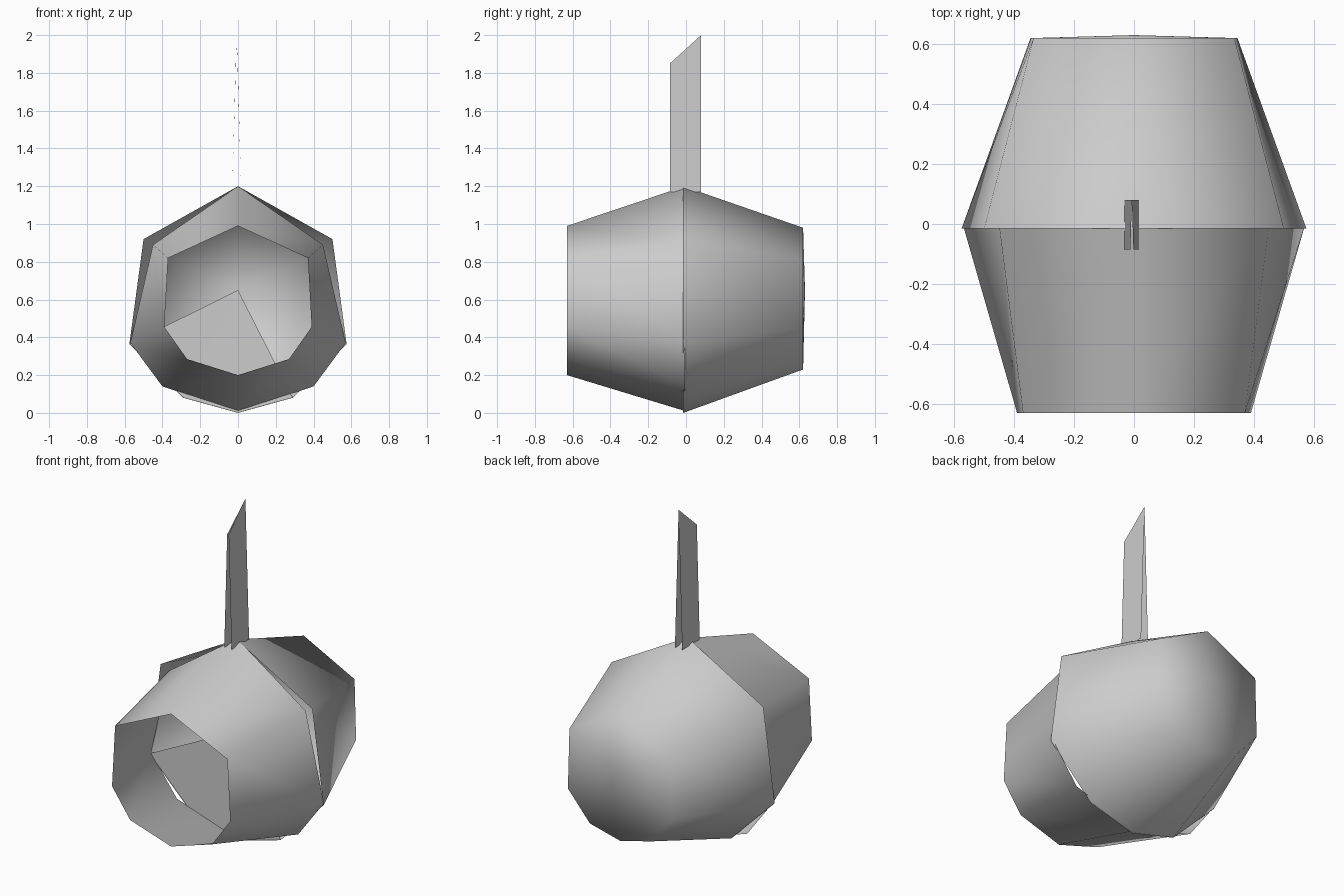
import bpy, bmesh

cube = bpy.data.objects.get("Cube")
if cube:
    bpy.data.objects.remove(cube, do_unlink=True)

grey = bpy.data.materials.new("plain_grey")
grey.use_nodes = True
GREY = (0.6, 0.6, 0.6, 1)
grey.diffuse_color = GREY
grey.node_tree.nodes["Principled BSDF"].inputs["Base Color"].default_value = GREY


def ring(half, y):
    """Mirror a half outline (top to bottom) into a closed ring of points."""
    left = [(-x, z) for x, z in reversed(half[1:-1])]
    return [(x, y, z) for x, z in half + left]


def finish(name, bm, smooth):
    mesh = bpy.data.meshes.new(name)
    for f in bm.faces:
        f.smooth = smooth
    bm.to_mesh(mesh)
    bm.free()
    mesh.materials.append(grey)
    obj = bpy.data.objects.new(name, mesh)
    bpy.context.scene.collection.objects.link(obj)
    return obj


def shell(name, front, back, apex=None):
    """Loft two rings, with an optional fan closing the back one."""
    bm = bmesh.new()
    a = [bm.verts.new(p) for p in front]
    b = [bm.verts.new(p) for p in back]
    tip = bm.verts.new(apex) if apex else None
    n = len(a)
    for i in range(n):
        j = (i + 1) % n
        bm.faces.new((a[i], a[j], b[j], b[i]))
        if tip:
            bm.faces.new((b[i], b[j], tip))
    bmesh.ops.recalc_face_normals(bm, faces=bm.faces)
    # an open shell must point away from the middle axis
    side = bm.faces[:][0]
    if side.normal.z < 0:
        bmesh.ops.reverse_faces(bm, faces=bm.faces)
    return finish(name, bm, True)


# Outlines as (x, z) from top to bottom
front_end = [(0, 0.99), (0.37, 0.82), (0.39, 0.455), (0.27, 0.285), (0, 0.2)]
front_mid = [(0, 1.2), (0.45, 0.89), (0.57, 0.37), (0.4, 0.14), (0, 0.01)]
back_mid = [(0, 1.2), (0.5, 0.92), (0.575, 0.365), (0.29, 0.08), (0, 0)]
back_end = [(0, 0.98), (0.335, 0.81), (0.345, 0.45), (0.2, 0.28), (0, 0.23)]

# Barrel halves
shell("front_shell", ring(front_end, -0.63), ring(front_mid, -0.005))
shell("back_shell", ring(back_mid, -0.015), ring(back_end, 0.62), (0, 0.63, 0.65))

# Partial bulkhead inside the barrel
bm = bmesh.new()
centre = bm.verts.new((0, -0.01, 0.65))
rim = [bm.verts.new(p) for p in ring(back_mid, -0.012)[3:7]]
for p, q in zip(rim, rim[1:]):
    bm.faces.new((centre, q, p))
for f in bm.faces:
    f.normal_update()
    if f.normal.y > 0:
        f.normal_flip()
finish("bulkhead", bm, False)

# Hollow fin of two leaning plates with a slanted top
bm = bmesh.new()
for s in (-1, 1):
    base = -0.007 + s * 0.024
    pts = [(base, -0.085, 1.17), (base, 0.08, 1.17),
           (-0.007, 0.08, 2.0), (-0.007 + s * 0.005, -0.085, 1.85)]
    face = bm.faces.new([bm.verts.new(p) for p in pts])
    face.normal_update()
    if face.normal.x * s < 0:
        face.normal_flip()
finish("fin", bm, False)
